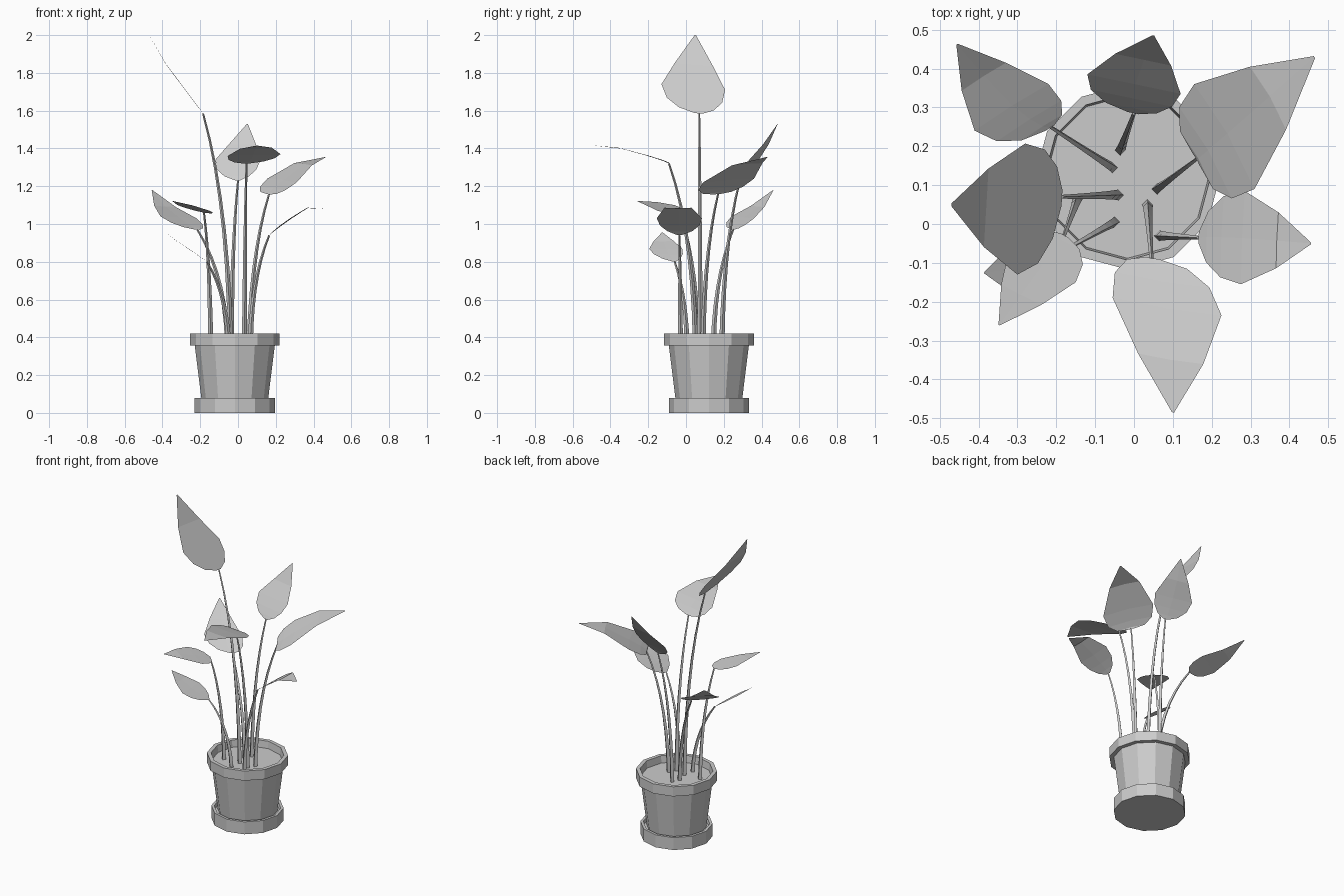
import bpy, math
from mathutils import Vector as V

if "Cube" in bpy.data.objects:
    bpy.data.objects.remove(bpy.data.objects["Cube"])

CX, CY, SIDES = -0.017, 0.121, 12   # pot centre and facet count
SOIL = 0.375


def add_mesh(name, verts, faces):
    me = bpy.data.meshes.new(name)
    me.from_pydata([tuple(v) for v in verts], [], faces)
    me.update()
    ob = bpy.data.objects.new(name, me)
    bpy.context.collection.objects.link(ob)
    return ob


def lathe(name, profile, cap_start=True, cap_end=True):
    """Spin an (r, z) profile around the pot axis."""
    n, verts, faces = SIDES, [], []
    for r, z in profile:
        for i in range(n):
            a = 2 * math.pi * i / n
            verts.append((CX + r * math.cos(a), CY + r * math.sin(a), z))
    for j in range(len(profile) - 1):
        for i in range(n):
            k = (i + 1) % n
            faces.append((j*n + i, j*n + k, (j+1)*n + k, (j+1)*n + i))
    if cap_start:
        faces.append(tuple(reversed(range(n))))
    if cap_end:
        faces.append(tuple(range((len(profile) - 1) * n, len(profile) * n)))
    return add_mesh(name, verts, faces)


def stem(name, base, tip):
    """Four-sided tapered stalk: rises straight, then bends out to the leaf."""
    a, c = V((base[0], base[1], SOIL - 0.005)), V(tip)
    b = V((a.x + 0.1 * (c.x - a.x), a.y + 0.1 * (c.y - a.y), a.z + 0.62 * (c.z - a.z)))
    steps, verts, faces = 7, [], []
    for s in range(steps + 1):
        t = s / steps
        p = a * (1-t)**2 + b * 2*t*(1-t) + c * t*t
        d = ((b - a) * (1-t) + (c - b) * t).normalized()
        u = d.cross(V((0, 1, 0))).normalized()
        w = d.cross(u)
        r = 0.014 - 0.009 * t
        verts += [p + u*r, p + w*r, p - u*r, p - w*r]
    for s in range(steps):
        for i in range(4):
            k = (i + 1) % 4
            faces.append((s*4 + i, s*4 + k, s*4 + 4 + k, s*4 + 4 + i))
    faces += [(3, 2, 1, 0), tuple(range(steps*4, steps*4 + 4))]
    add_mesh(name, verts, faces)


# leaf outline: (position along leaf, share of full half width)
OUTLINE = [(0, .12), (.06, .55), (.18, .87), (.36, 1), (.68, .6), (1, .02)]


def leaf(name, base, tip, left, right, kink):
    """Heart-shaped blade through its base, tip and two widest points."""
    base, tip = V(base), V(tip)

    def mid(t):
        bump = t / .68 if t < .68 else (1 - t) / .32
        return base.lerp(tip, t) + V((0, 0, kink * bump))

    dl, dr = V(left) - mid(.36), V(right) - mid(.36)
    verts, faces = [], []
    for t, f in OUTLINE:
        m = mid(t)
        verts += [m + dl * f, m + (dl + dr) * f * 0.4, m + dr * f]
    for j in range(len(OUTLINE) - 1):
        for i in (0, 1):
            k = j*3 + i
            faces.append((k, k + 1, k + 4, k + 3))
    add_mesh(name, verts, faces)


# Pot, saucer and soil
lathe("saucer", [(.212, 0), (.212, .08), (.195, .08), (.19, .06)])
lathe("pot", [(.175, .06), (.212, .358), (.238, .358), (.238, .42),
              (.214, .42), (.208, SOIL - .01)], cap_end=False)
lathe("soil", [(.209, SOIL)], cap_start=False)

# Leaves: stem foot, leaf base, tip, left side, right side, kink
PLANTS = [
    ((-.04, .075), (-.185, .07, 1.585), (-.47, .05, 2.0),
     (-.30, -.13, 1.74), (-.28, .207, 1.71), -.025),
    ((-.035, .19), (0, .285, 1.23), (.05, .485, 1.53),
     (-.12, .385, 1.34), (.12, .335, 1.34), -.02),
    ((.035, .05), (.045, -.09, 1.32), (.1, -.485, 1.415),
     (.225, -.235, 1.37), (-.055, -.19, 1.36), .015),
    ((.06, .09), (.165, .17, 1.16), (.465, .43, 1.355),
     (.155, .36, 1.24), (.31, .09, 1.22), .035),
    ((.065, -.03), (.165, -.035, .94), (.455, -.05, 1.08),
     (.285, .085, 1.03), (.275, -.155, 1.03), .04),
    ((-.055, .145), (-.215, .25, .97), (-.455, .463, 1.18),
     (-.41, .24, 1.04), (-.22, .36, 1.03), -.02),
    ((-.145, .065), (-.18, -.03, 1.06), (-.347, -.26, 1.122),
     (-.15, -.15, 1.07), (-.32, -.06, 1.10), .005),
    ((-.05, .005), (-.165, -.06, .80), (-.385, -.125, .955),
     (-.26, -.195, .868), (-.265, -.02, .87), -.005),
]
for n, (foot, base, tip, left, right, kink) in enumerate(PLANTS, 1):
    stem(f"stem_{n}", foot, base)
    leaf(f"leaf_{n}", base, tip, left, right, kink)
